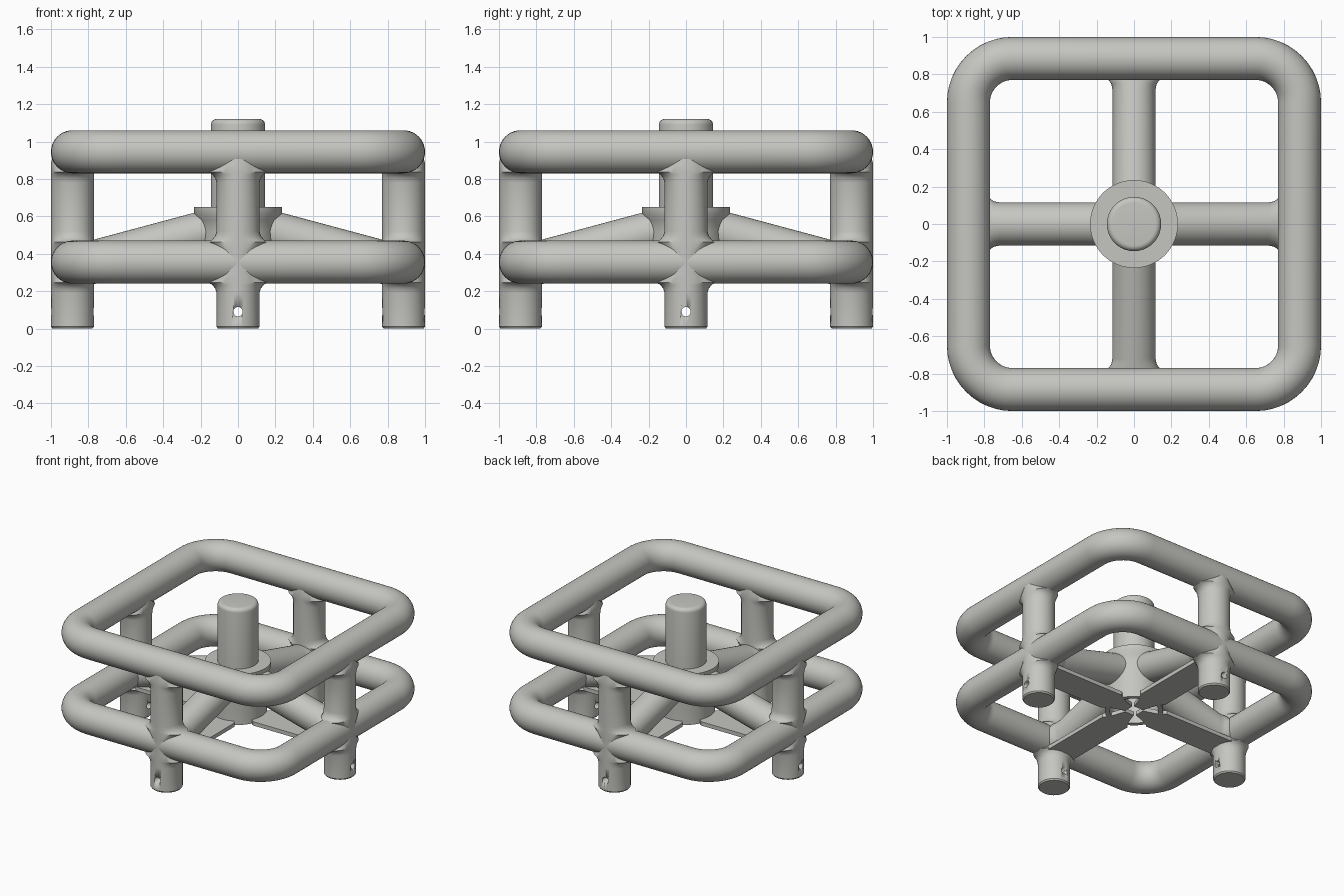
import bpy, bmesh, math
from mathutils import Vector, Matrix

if "Cube" in bpy.data.objects:
    bpy.data.objects.remove(bpy.data.objects["Cube"])

grey = bpy.data.materials.new("light grey")
grey.diffuse_color = (0.56, 0.56, 0.53, 1)
grey.use_nodes = True
grey.node_tree.nodes["Principled BSDF"].inputs["Base Color"].default_value = grey.diffuse_color

R = 0.115      # tube radius
C = 0.885      # tube centre line distance from the middle
SEG = 40


def loft(name, rings, closed=False):
    """Skin a list of equally sized vertex rings."""
    bm = bmesh.new()
    rows = [[bm.verts.new(p) for p in ring] for ring in rings]
    n = len(rows[0])
    pairs = list(zip(rows, rows[1:]))
    if closed:
        pairs.append((rows[-1], rows[0]))
    for a, b in pairs:
        for i in range(n):
            j = (i + 1) % n
            bm.faces.new((a[i], a[j], b[j], b[i]))
    if not closed:
        bm.faces.new(rows[0][::-1])
        bm.faces.new(rows[-1])
    bmesh.ops.recalc_face_normals(bm, faces=bm.faces)
    mesh = bpy.data.meshes.new(name)
    bm.to_mesh(mesh)
    bm.free()
    mesh.materials.append(grey)
    ob = bpy.data.objects.new(name, mesh)
    bpy.context.collection.objects.link(ob)
    bpy.ops.object.select_all(action='DESELECT')
    ob.select_set(True)
    bpy.context.view_layer.objects.active = ob
    bpy.ops.object.shade_smooth_by_angle(angle=math.radians(35))
    return ob


def circle(c, u, v, n=SEG):
    """Ring of points around c, spanned by the half axes u and v."""
    c, u, v = Vector(c), Vector(u), Vector(v)
    return [c + u * math.cos(t) + v * math.sin(t)
            for t in (2 * math.pi * i / n for i in range(n))]


def lathe(name, profile, closed=False):
    return loft(name, [circle((0, 0, z), (r, 0, 0), (0, r, 0), 64) for r, z in profile], closed)


# Two rounded square tube frames
corner = 0.235
for name, z in (("lower_frame", 0.355), ("upper_frame", 0.945)):
    rings = []
    for q in range(4):
        mid = Matrix.Rotation(q * math.pi / 2, 3, 'Z') @ Vector((C - corner, C - corner, 0))
        for k in range(13):
            a = q * math.pi / 2 + k * math.pi / 24
            d = Vector((math.cos(a), math.sin(a), 0))
            rings.append(circle(mid + d * corner + Vector((0, 0, z)), d * R, (0, 0, R)))
    loft(name, rings, True)

# Leg profile: half width along the frame, height (flares blend into the frames)
leg_profile = [(0.107, 0), (0.115, 0.01), (0.115, 0.19), (0.122, 0.215), (0.14, 0.236),
               (0.165, 0.246), (0.115, 0.29), (0.115, 0.42), (0.165, 0.464), (0.14, 0.474),
               (0.122, 0.495), (0.115, 0.52), (0.115, 0.78), (0.122, 0.805), (0.14, 0.826),
               (0.165, 0.836), (0.115, 0.88), (0.1, 0.945)]

for side, angle in (("right", 0), ("back", 90), ("left", 180), ("front", 270)):
    turn = Matrix.Rotation(math.radians(angle), 4, 'Z')

    # Post with a drilled pin hole near its foot
    leg = loft(side + "_leg", [circle((C, 0, z), (min(w, R), 0, 0), (0, w, 0))
                               for w, z in leg_profile])
    leg.matrix_world = turn
    pin = loft(side + "_pin_hole_cutter", [circle((x, 0, 0.09), (0, 0.025, 0), (0, 0, 0.025), 20)
                                           for x in (0.7, 1.1)])
    pin.matrix_world = turn
    pin.hide_render = True
    pin.hide_viewport = True
    hole = leg.modifiers.new("pin hole", 'BOOLEAN')
    hole.operation = 'DIFFERENCE'
    hole.solver = 'EXACT'
    hole.object = pin

    # Sloping round arm from hub to leg
    arm = loft(side + "_arm", [circle((x, 0, 0.563 - 0.268 * x), (0, w, 0), (0, 0, 0.119))
                               for x, w in ((0.17, R), (0.72, R), (0.75, 0.122), (0.775, 0.14),
                                            (0.80, 0.14), (0.86, R))])
    arm.matrix_world = turn

    # Flat strap under the arm, narrowing inside the hub
    strap = loft(side + "_strap", [[(x, -w, 0.24), (x, w, 0.24), (x, w, 0.27), (x, -w, 0.27)]
                                   for x, w in ((0.05, 0.04), (0.17, 0.08), (0.21, R), (0.84, R))])
    strap.matrix_world = turn

# Hub: hollow underneath, with a flange on top
lathe("hub", [(0.0001, 0.5), (0.175, 0.5), (0.175, 0.24), (0.207, 0.24), (0.207, 0.52),
              (0.215, 0.58), (0.235, 0.61), (0.235, 0.65), (0.0001, 0.65)])

# Central post with rounded rim
bevel = [(0.115 + 0.03 * math.cos(t), 1.09 + 0.03 * math.sin(t))
         for t in (i * math.pi / 12 for i in range(7))]
lathe("centre_post", [(0.145, 0.62)] + bevel)
